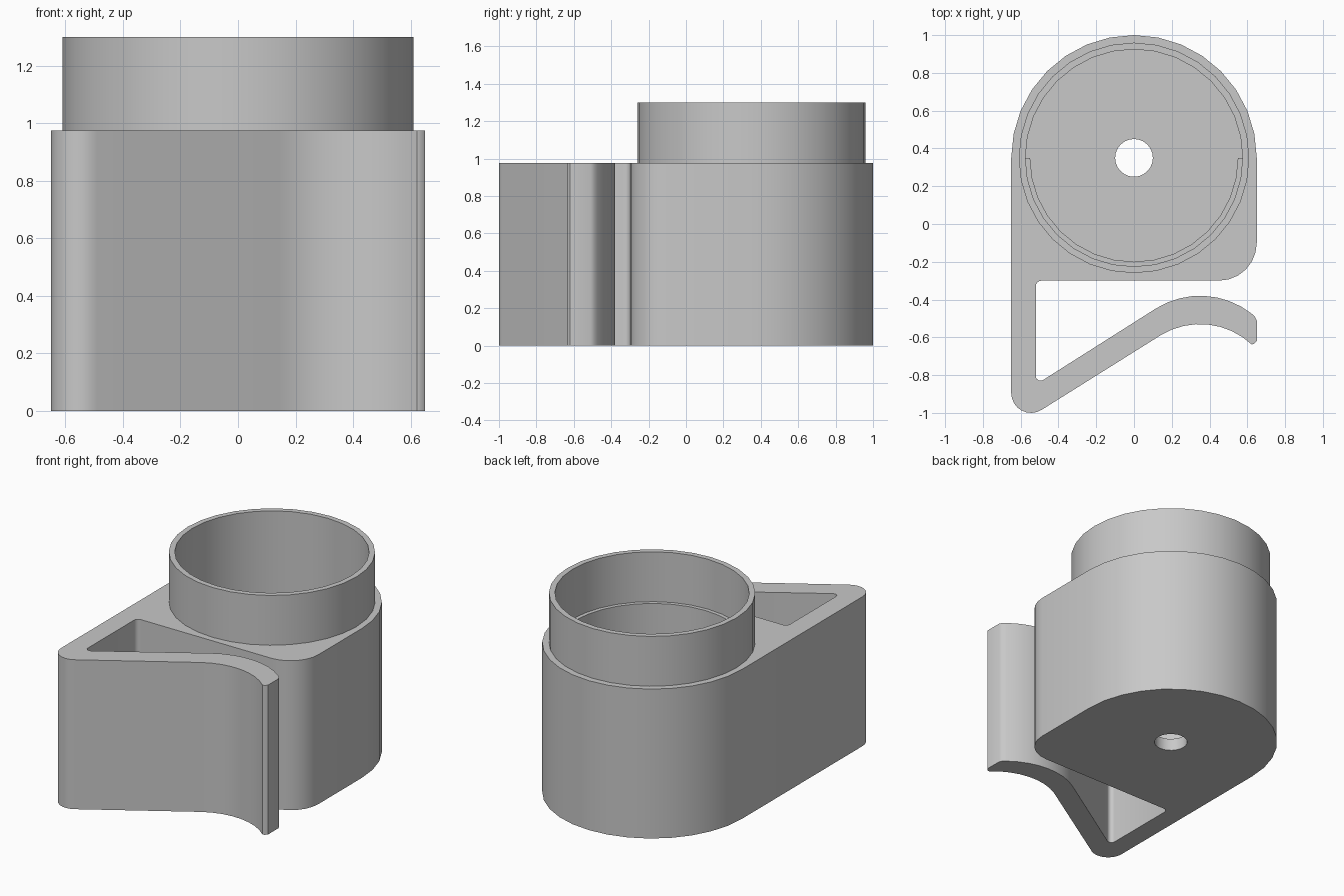
import bpy, bmesh
from math import cos, sin, radians

cube = bpy.data.objects.get("Cube")
if cube:
    bpy.data.objects.remove(cube, do_unlink=True)

grey = bpy.data.materials.new("light_grey")
grey.use_nodes = True
colour = (0.58, 0.58, 0.58, 1)
grey.diffuse_color = colour
grey.node_tree.nodes["Principled BSDF"].inputs["Base Color"].default_value = colour

AXIS = (0, 0.35)      # centre of the round socket
BODY_TOP, RIM_TOP, FLOOR = 0.975, 1.3, 0.08


def arc(centre, r, start, end, steps):
    """Points along an arc, angles in degrees."""
    angles = [radians(start + (end - start) * i / steps) for i in range(steps + 1)]
    return [(centre[0] + r * cos(a), centre[1] + r * sin(a)) for a in angles]


def two_radius_disc(front_r, rear_r):
    """Disc outline whose front and rear halves may differ in radius."""
    rear, front = arc(AXIS, rear_r, 0, 180, 16), arc(AXIS, front_r, 180, 360, 16)
    if front_r == rear_r:
        front = front[1:-1]
    return rear + front


def prism(name, outline, z0, z1):
    bm = bmesh.new()
    face = bm.faces.new([bm.verts.new((x, y, z0)) for x, y in outline])
    top = bmesh.ops.extrude_face_region(bm, geom=[face])["geom"]
    bmesh.ops.translate(bm, vec=(0, 0, z1 - z0),
                        verts=[v for v in top if isinstance(v, bmesh.types.BMVert)])
    bmesh.ops.recalc_face_normals(bm, faces=bm.faces)
    mesh = bpy.data.meshes.new(name)
    bm.to_mesh(mesh)
    bm.free()
    mesh.materials.append(grey)
    obj = bpy.data.objects.new(name, mesh)
    bpy.context.collection.objects.link(obj)
    return obj


def combine(target, tool, operation):
    """Apply a boolean and discard the tool object."""
    mod = target.modifiers.new(operation.lower(), 'BOOLEAN')
    mod.operation, mod.object, mod.solver = operation, tool, 'EXACT'
    bpy.context.view_layer.objects.active = target
    bpy.ops.object.modifier_apply(modifier=mod.name)
    bpy.data.objects.remove(tool, do_unlink=True)


# Body and spring clip share one continuous outline
outline = arc(AXIS, 0.65, 180, 0, 16)                        # round back
outline += arc((0.45, -0.1), 0.2, 0, -90, 6)                 # front left corner
outline += arc((-0.49, -0.33), 0.03, 90, 180, 4)             # slot, inner corner
outline += arc((-0.495, -0.805), 0.025, 180, 302, 4)         # slot, narrow corner
outline += arc((0.35, -0.82), 0.44, 122, 52, 8)              # bent arm, inner side
outline += [(0.64, -0.49), (0.65, -0.51), (0.65, -0.62), (0.635, -0.635)]
outline += arc((0.35, -0.93), 0.40, 47, 121, 8)              # bent arm, outer side
outline += arc((-0.545, -0.895), 0.105, 302, 180, 8)         # rounded clip heel
body = prism("holder_with_clip", outline, 0, BODY_TOP)

# Raised collar
collar = prism("collar", two_radius_disc(0.61, 0.61), BODY_TOP - 0.2, RIM_TOP)
combine(body, collar, 'UNION')

# Bore, with a half ring ledge along its front half
combine(body, prism("bore", two_radius_disc(0.55, 0.575), FLOOR, RIM_TOP + 0.1), 'DIFFERENCE')
combine(body, prism("upper_bore", two_radius_disc(0.575, 0.5), BODY_TOP, RIM_TOP + 0.1), 'DIFFERENCE')

# Drain hole
combine(body, prism("drain", arc(AXIS, 0.1, 0, 345, 23), -0.1, FLOOR + 0.1), 'DIFFERENCE')

# Smooth curved walls, crisp rims
bpy.ops.object.select_all(action='DESELECT')
body.select_set(True)
bpy.context.view_layer.objects.active = body
bpy.ops.object.shade_smooth_by_angle(angle=radians(35))
